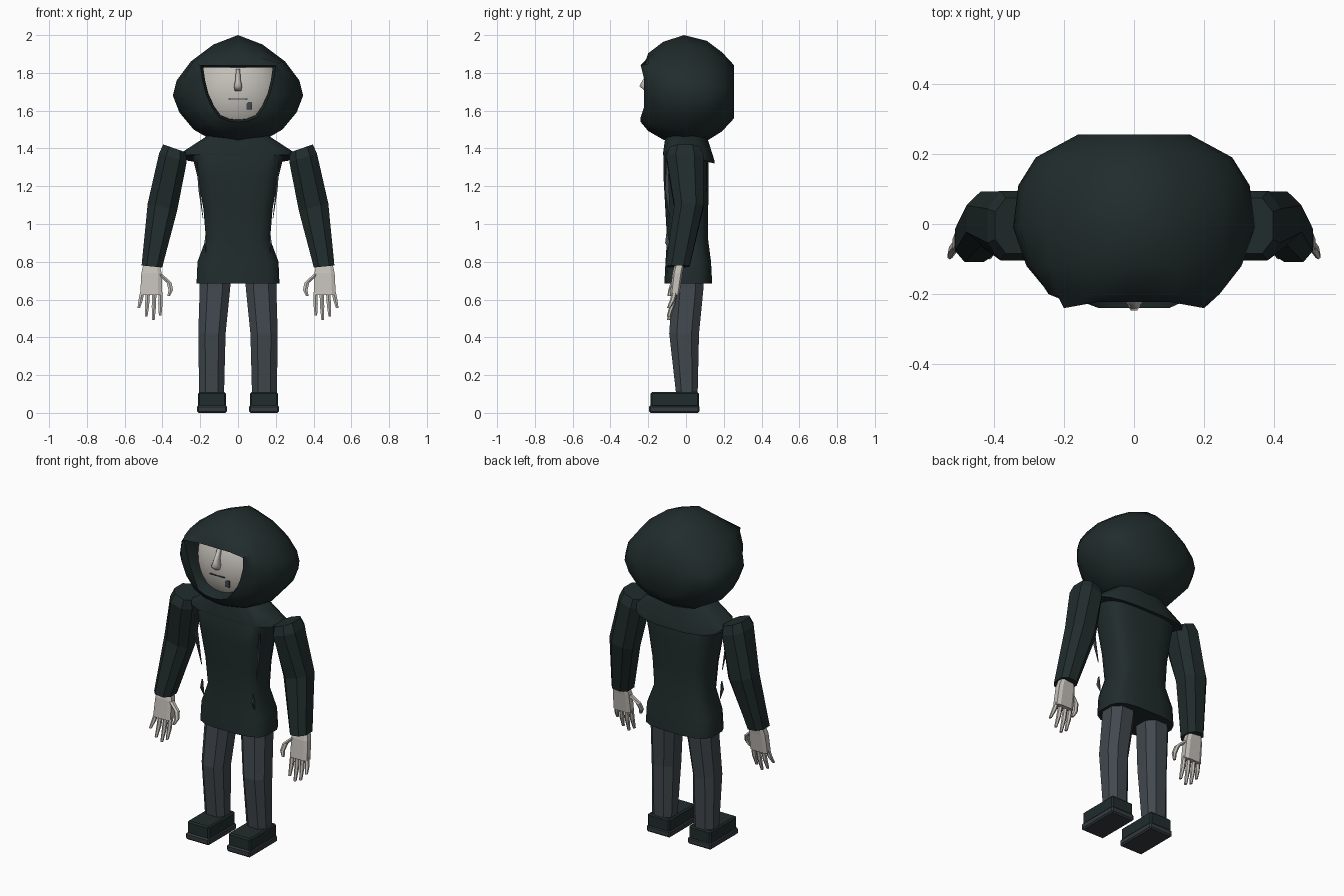
import bpy, bmesh, math
from mathutils import Vector

cube = bpy.data.objects.get("Cube")
if cube:
    bpy.data.objects.remove(cube, do_unlink=True)


def material(name, rgb):
    m = bpy.data.materials.new(name)
    m.use_nodes = True
    m.diffuse_color = (*rgb, 1)
    m.node_tree.nodes["Principled BSDF"].inputs["Base Color"].default_value = (*rgb, 1)
    return m


CLOTH = material("dark green cloth", (0.015, 0.025, 0.025))
DENIM = material("slate trousers", (0.053, 0.065, 0.077))
SKIN = material("pale grey skin", (0.55, 0.52, 0.48))
SOLE = material("grey sole", (0.035, 0.043, 0.05))


def finish(bm, name, mat, angle=0):
    bmesh.ops.recalc_face_normals(bm, faces=bm.faces)
    me = bpy.data.meshes.new(name)
    bm.to_mesh(me)
    bm.free()
    me.materials.append(mat)
    ob = bpy.data.objects.new(name, me)
    bpy.context.collection.objects.link(ob)
    if angle:
        bpy.ops.object.select_all(action='DESELECT')
        ob.select_set(True)
        bpy.context.view_layer.objects.active = ob
        bpy.ops.object.shade_smooth_by_angle(angle=math.radians(angle))
    return ob


def loft(name, rings, mat, angle=0):
    """Skin a closed solid over rings with equal point counts."""
    bm = bmesh.new()
    loops = [[bm.verts.new(p) for p in ring] for ring in rings]
    n = len(loops[0])
    for a, b in zip(loops, loops[1:]):
        for i in range(n):
            j = (i + 1) % n
            bm.faces.new((a[i], a[j], b[j], b[i]))
    bm.faces.new(loops[0])
    bm.faces.new(loops[-1])
    return finish(bm, name, mat, angle)


def oval(x, y, z, rx, ry, n=8, power=1.0, tilt=0.0):
    """Horizontal ring, boxier for power < 1, sloped along x by tilt."""
    pts = []
    for i in range(n):
        a = 2 * math.pi * (i + 0.5) / n
        c, s = math.cos(a), math.sin(a)
        dx = rx * math.copysign(abs(c) ** power, c)
        dy = ry * math.copysign(abs(s) ** power, s)
        pts.append(Vector((x + dx, y + dy, z + tilt * dx)))
    return pts


def box(name, centre, size, mat, bevel=0.0):
    bm = bmesh.new()
    bmesh.ops.create_cube(bm, size=1)
    bmesh.ops.scale(bm, vec=size, verts=bm.verts)
    bmesh.ops.translate(bm, vec=centre, verts=bm.verts)
    if bevel:
        bmesh.ops.bevel(bm, geom=bm.edges[:], offset=bevel, segments=1, affect='EDGES')
    return finish(bm, name, mat)


def mirrored(rings, side):
    return [[Vector((p.x * side, p.y, p.z)) for p in r] for r in rings]


# Hood: opening outline blends to the widest outline, then closes to a flat back
opening = [(0, 1.84), (.1, 1.84), (.2, 1.84), (.19, 1.77), (.17, 1.69),
           (.14, 1.62), (.1, 1.565), (.05, 1.545), (0, 1.54)]
widest = [(0, 2.0), (.13, 1.95), (.25, 1.86), (.325, 1.76), (.345, 1.68),
          (.31, 1.59), (.235, 1.5), (.14, 1.445), (0, 1.42)]


def whole(half, y):
    pts = [(x, z) for x, z in half] + [(-x, z) for x, z in half[-2:0:-1]]
    return [Vector((x, y, z)) for x, z in pts]


def blend(t):
    return [(a[0] + (b[0] - a[0]) * t, a[1] + (b[1] - a[1]) * t)
            for a, b in zip(opening, widest)]


def squeeze(width, low, high):
    return [(x / .345 * width, low + (z - 1.42) / .58 * (high - low)) for x, z in widest]


inner = [(x * .92, 1.69 + (z - 1.69) * .92) for x, z in opening]
rim = whole(opening, -.24)
for p in rim:
    if 1.6 < p.z < 1.8 or (abs(p.x) < .15 and p.z > 1.8):
        p.y = -.222
loft("hood", [whole(inner, -.03), whole(inner, -.19), rim,
              whole(blend(.4), -.2), whole(blend(.78), -.12), whole(widest, -.01),
              whole(squeeze(.33, 1.44, 1.97), .11), whole(squeeze(.28, 1.49, 1.91), .19),
              whole(squeeze(.16, 1.56, 1.84), .255)], CLOTH, 50)

# Face with nose and mouth
bm = bmesh.new()
bmesh.ops.create_uvsphere(bm, u_segments=32, v_segments=20, radius=1)
bmesh.ops.scale(bm, vec=(.25, .2, .25), verts=bm.verts)
bmesh.ops.translate(bm, vec=(0, 0, 1.69), verts=bm.verts)
finish(bm, "face", SKIN, 60)
loft("nose", [oval(0, -.175, 1.82, .012, .018), oval(0, -.2, 1.765, .014, .03),
              oval(0, -.21, 1.73, .024, .04), oval(0, -.2, 1.705, .018, .02)], SKIN, 60)
box("mouth", (0, -.199, 1.662), (.1, .008, .005), DENIM)
box("chin_mark", (.06, -.187, 1.625), (.03, .009, .04), DENIM)

# Jacket body and sloping shoulder collar
loft("jacket", [oval(0, y, z, rx, ry, 16, .6) for y, z, rx, ry in (
    (.012, .685, .222, .128), (.012, .8, .217, .122), (.008, .92, .172, .11),
    (.004, 1.08, .185, .115), (0, 1.24, .215, .12), (0, 1.38, .25, .12),
    (0, 1.45, .16, .1))], CLOTH, 35)
hem = oval(0, .015, 1.38, .3, .138, 16, .75)
for p in hem:
    p.z -= .045 * max(0, p.y) / .15
loft("collar", [[p - Vector((0, 0, .015)) for p in hem], hem,
                oval(0, .0, 1.47, .16, .11, 16, .8)], CLOTH, 40)

for side, label in ((1, "left"), (-1, "right")):
    # Sleeve
    arm = [oval(.335, -.005, 1.4, .065, .085, 8, .8, .35),
           oval(.345, -.005, 1.35, .078, .105, 8, .8, .3),
           oval(.4, .015, 1.09, .083, .082, 8, .8, .25),
           oval(.456, -.045, .775, .058, .068, 8, .8, .1)]
    loft(label + "_sleeve", mirrored(arm, side), CLOTH)

    # Palm, fingers and thumb
    palm = [oval(.458, -.035, .785, .045, .026, 8, .5),
            oval(.458, -.045, .74, .056, .028, 8, .5),
            oval(.46, -.06, .625, .06, .026, 8, .5)]
    loft(label + "_palm", mirrored(palm, side), SKIN)
    fingers = [(.41, .412, .515), (.443, .448, .492), (.477, .486, .51), (.507, .525, .555)]
    for i, (x0, x1, tip) in enumerate(fingers):
        mid = (.635 + tip) / 2
        digit = [oval(x0, -.06, .64, .013, .015, 6),
                 oval((x0 + x1) / 2, -.072, mid, .013, .014, 6),
                 oval(x1, -.092, tip, .008, .009, 6)]
        loft(f"{label}_finger_{i + 1}", mirrored(digit, side), SKIN)
    thumb = [oval(.415, -.05, .735, .016, .018, 6), oval(.365, -.065, .69, .015, .017, 6),
             oval(.356, -.08, .65, .014, .014, 6), oval(.367, -.09, .618, .008, .009, 6)]
    loft(label + "_thumb", mirrored(thumb, side), SKIN)

    # Trouser leg
    leg = [oval(.12, .01, .76, .088, .085, 8, .8), oval(.122, .01, .66, .086, .088, 8, .8),
           oval(.138, -.01, .42, .077, .084, 8, .8), oval(.14, .005, .09, .07, .06, 8, .8)]
    loft(label + "_leg", mirrored(leg, side), DENIM)

    # Shoe
    box(label + "_sole", (.138 * side, -.062, .02), (.158, .268, .04), SOLE, .008)
    box(label + "_shoe", (.138 * side, -.06, .07), (.148, .256, .08), CLOTH, .008)

    # Shirt slivers showing at the jacket seams
    for part, low, high, x0, x1 in (("upper", 1.03, 1.33, .185, .218),
                                    ("lower", .85, .95, .17, .17)):
        sliver = [oval(x0, -.085, low, .002, .002, 4),
                  oval((x0 + x1) / 2 + .003, -.1, (low + high) / 2, .007, .015, 4),
                  oval(x1, -.1, high, .003, .006, 4)]
        loft(f"{label}_{part}_shirt_sliver", mirrored(sliver, side), DENIM)
